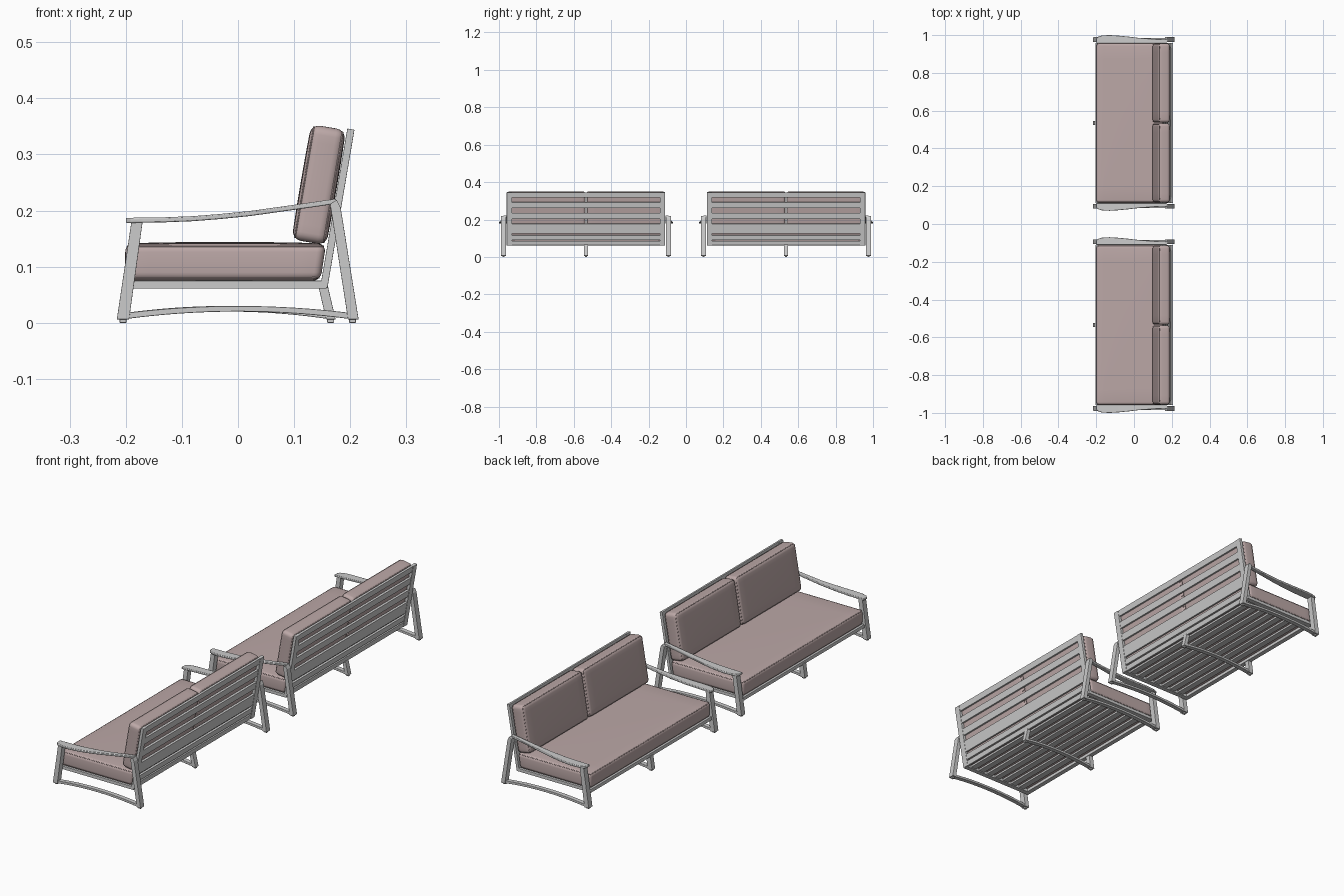
import bpy, bmesh, math
from mathutils import Matrix, Vector

if "Cube" in bpy.data.objects:
    bpy.data.objects.remove(bpy.data.objects["Cube"])

TILT = math.radians(9.7)
UP = Vector((math.sin(TILT), 0, math.cos(TILT)))      # direction up the backrest
NORM = Vector((-math.cos(TILT), 0, math.sin(TILT)))   # faces the sitter
BASE = Vector((0.153, 0, 0.063))                      # foot of the backrest

fabric = bpy.data.materials.new("fabric")
fabric.diffuse_color = (0.50, 0.39, 0.385, 1)
fabric.use_nodes = True
fabric.node_tree.nodes["Principled BSDF"].inputs["Base Color"].default_value = fabric.diffuse_color


def finish(name, bm, bevel=0.0, smooth=False, mat=None):
    bmesh.ops.recalc_face_normals(bm, faces=bm.faces)
    me = bpy.data.meshes.new(name)
    bm.to_mesh(me)
    bm.free()
    ob = bpy.data.objects.new(name, me)
    bpy.context.collection.objects.link(ob)
    if mat:
        me.materials.append(mat)
    if bevel:
        m = ob.modifiers.new("edge", 'BEVEL')
        m.width, m.segments, m.limit_method = bevel, 2, 'ANGLE'
    if smooth:
        bpy.ops.object.select_all(action='DESELECT')
        ob.select_set(True)
        bpy.context.view_layer.objects.active = ob
        bpy.ops.object.shade_smooth_by_angle(angle=math.radians(35))
    return ob


def loft(name, rings, bevel=0.001, smooth=False):
    """Skin a list of equal closed rings and cap the ends."""
    bm = bmesh.new()
    vs = [[bm.verts.new(p) for p in r] for r in rings]
    n = len(vs[0])
    for a, b in zip(vs, vs[1:]):
        for i in range(n):
            j = (i + 1) % n
            bm.faces.new((a[i], a[j], b[j], b[i]))
    bm.faces.new(vs[0])
    bm.faces.new(vs[-1])
    return finish(name, bm, bevel, smooth)


def prism(name, pts, y0, y1, bevel=0.001):
    """Side profile (x, z) extruded along y."""
    return loft(name, [[(x, y, z) for x, z in pts] for y in (y0, y1)], bevel)


def box(name, x0, x1, y0, y1, z0, z1):
    return prism(name, [(x0, z0), (x1, z0), (x1, z1), (x0, z1)], y0, y1)


def back_board(name, z0, z1, y0, y1, t):
    pts = []
    for z, s in ((z0, -1), (z0, 1), (z1, 1), (z1, -1)):
        p = BASE + UP * ((z - BASE.z) / UP.z) + NORM * (s * t / 2)
        pts.append((p.x, p.z))
    prism(name, pts, y0, y1)


def bow_rail(name, x0, x1, y0, y1):
    """Arched floor rail."""
    rings = []
    for i in range(17):
        x = x0 + (x1 - x0) * i / 16
        k = (2 * i / 16 - 1) ** 2
        top, bot = 0.030 - 0.013 * k, 0.020 - 0.014 * k
        rings.append([(x, y0, bot), (x, y1, bot), (x, y1, top), (x, y0, top)])
    loft(name, rings, 0.001, True)


def cushion(name, a, b, h, r, mat4, dome, shear=0.0):
    """Rounded, slightly crowned pad with piping round both rims."""
    def shape(p):
        k = max(0, 1 - (2 * p.x / a) ** 2) * max(0, 1 - (2 * p.y / b) ** 2)
        q = Vector(p)
        q.z += dome * math.sqrt(k) * (2 * p.z / h)
        q.x += shear * p.z * max(0, 2 * p.x / a)
        return mat4 @ q
    bm = bmesh.new()
    bmesh.ops.create_cube(bm, size=1)
    bmesh.ops.scale(bm, vec=(a, b, h), verts=bm.verts)
    bmesh.ops.bevel(bm, geom=bm.edges[:], offset=r, segments=5, profile=0.5, affect='EDGES')
    for axis, size in ((0, a), (1, b)):
        for i in range(1, 12):
            co, no = Vector(), Vector()
            co[axis], no[axis] = (i / 12 - 0.5) * (size - 2 * r), 1
            bmesh.ops.bisect_plane(bm, geom=bm.verts[:] + bm.edges[:] + bm.faces[:],
                                   plane_co=co, plane_no=no)
    for v in bm.verts:
        v.co = shape(v.co)
    finish(name, bm, 0, True, fabric)
    # piping
    for sgn, label in ((1, "upper"), (-1, "lower")):
        inset, cr = 0.29 * r, 0.71 * r
        cu = bpy.data.curves.new(name + "_piping", 'CURVE')
        cu.dimensions, cu.bevel_depth, cu.bevel_resolution = '3D', 0.0016, 1
        pts = []
        for q, (sx, sy) in enumerate(((1, 1), (-1, 1), (-1, -1), (1, -1))):
            for k in range(5):
                t = math.pi / 2 * (q + k / 4)
                pts.append(shape(Vector((sx * (a / 2 - inset - cr) + cr * math.cos(t),
                                         sy * (b / 2 - inset - cr) + cr * math.sin(t),
                                         sgn * (h / 2 - inset)))))
        sp = cu.splines.new('POLY')
        sp.points.add(len(pts) - 1)
        for s, p in zip(sp.points, pts):
            s.co = (*p, 1)
        sp.use_cyclic_u = True
        cu.materials.append(fabric)
        ob = bpy.data.objects.new(f"{name}_{label}_piping", cu)
        bpy.context.collection.objects.link(ob)


def sofa(cy):
    W = 0.4235
    for s in (-1, 1):
        def Y(v):
            return cy + s * v
        # end frames: legs, floor rail, feet
        prism("front_leg", [(-0.216, 0.006), (-0.194, 0.006), (-0.170, 0.180), (-0.190, 0.180)],
              Y(0.428), Y(0.454))
        prism("rear_leg", [(0.196, 0.006), (0.215, 0.006), (0.183, 0.205), (0.176, 0.219),
                           (0.164, 0.212)], Y(0.428), Y(0.454))
        bow_rail("end_floor_rail", -0.205, 0.205, Y(0.431), Y(0.451))
        for x in (-0.205, 0.204):
            box("foot", x - 0.006, x + 0.006, Y(0.435), Y(0.447), 0, 0.007)
        # armrest: x, underside z, outer edge
        rings = []
        for x, z, o in ((-0.200, 0.178, 0.446), (-0.192, 0.178, 0.456), (-0.170, 0.1785, 0.463),
                        (-0.130, 0.179, 0.465), (-0.080, 0.181, 0.462), (-0.030, 0.185, 0.457),
                        (0.020, 0.190, 0.451), (0.070, 0.197, 0.447), (0.120, 0.204, 0.444),
                        (0.175, 0.212, 0.442)):
            rings.append([(x, Y(0.425), z), (x, Y(o), z),
                          (x, Y(o), z + 0.009), (x, Y(0.425), z + 0.009)])
        loft("armrest", rings, 0.002, True)
        # seat side rail and backrest stile
        box("seat_side_rail", -0.196, 0.158, Y(W - 0.022), Y(W), 0.061, 0.075)
        back_board("back_stile", 0.063, 0.345, Y(W - 0.028), Y(W), 0.013)
        cushion("back_cushion", 0.208, 0.419, 0.061, 0.016,
                Matrix.Translation((0.144, Y(0.2115), 0.246))
                @ Matrix((UP, (0, 1, 0), NORM)).transposed().to_4x4(), 0.002)
    # seat rails and slats
    prism("seat_front_rail", [(-0.205, 0.061), (-0.184, 0.061), (-0.184, 0.075), (-0.203, 0.075)],
          cy - W, cy + W)
    for i in range(7):
        x = -0.150 + i * 0.045
        box("seat_slat", x - 0.014, x + 0.014, cy - W + 0.02, cy + W - 0.02, 0.065, 0.074)
    # backrest slats
    for z0, z1 in ((0.063, 0.085), (0.091, 0.116), (0.127, 0.178), (0.204, 0.235),
                   (0.262, 0.292), (0.318, 0.345)):
        back_board("back_slat", z0, z1, cy - W + 0.026, cy + W - 0.026, 0.010)
    # middle support
    prism("middle_front_leg", [(-0.216, 0.006), (-0.194, 0.006), (-0.186, 0.066), (-0.207, 0.066)],
          cy - 0.011, cy + 0.011)
    prism("middle_rear_leg", [(0.157, 0.006), (0.174, 0.006), (0.160, 0.066), (0.143, 0.066)],
          cy - 0.011, cy + 0.011)
    bow_rail("middle_floor_rail", -0.205, 0.166, cy - 0.010, cy + 0.010)
    for x in (-0.205, 0.165):
        box("foot", x - 0.006, x + 0.006, cy - 0.006, cy + 0.006, 0, 0.007)
    # seat cushion
    cushion("seat_cushion", 0.353, 0.845, 0.064, 0.014,
            Matrix.Translation((-0.0245, cy, 0.108)), 0.004, 0.15)


for cy in (-0.535, 0.535):
    sofa(cy)
